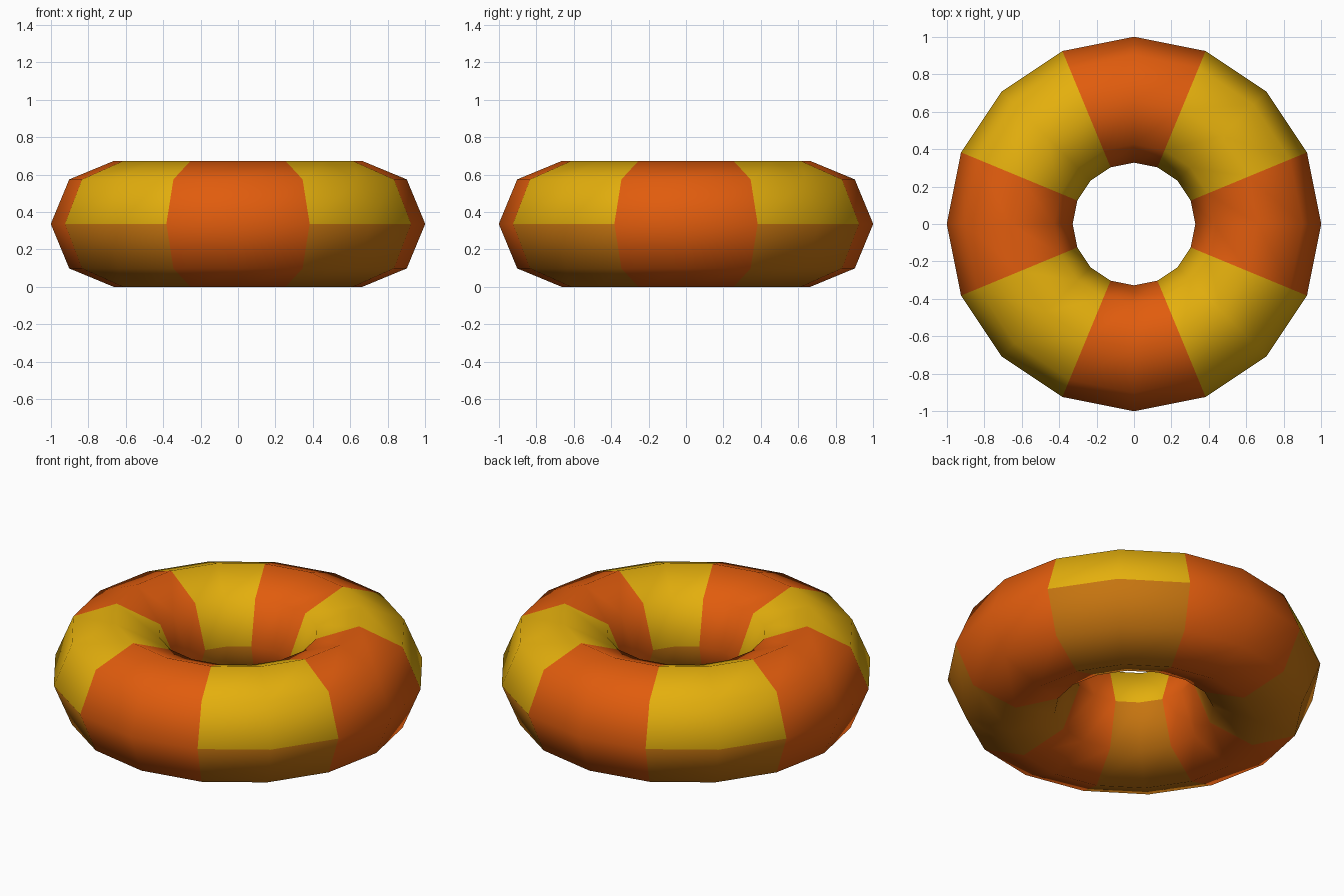
import bpy, math

if "Cube" in bpy.data.objects:
    bpy.data.objects.remove(bpy.data.objects["Cube"])

MAJOR, MINOR = 0.6645, 0.3365
HALF = MINOR

# Ring body: 16 segments around, 8-sided section
bpy.ops.mesh.primitive_torus_add(major_segments=16, minor_segments=8,
                                 major_radius=MAJOR, minor_radius=MINOR)
ring = bpy.context.object
ring.name = "swim_ring"
for v in ring.data.vertices:
    v.co.z += HALF


def material(name, rgb):
    m = bpy.data.materials.new(name)
    m.diffuse_color = (*rgb, 1.0)
    m.use_nodes = True
    m.node_tree.nodes["Principled BSDF"].inputs["Base Color"].default_value = m.diffuse_color
    ring.data.materials.append(m)


material("orange", (0.75, 0.107, 0.004))
material("yellow", (0.775, 0.43, 0.004))
material("amber", (0.56, 0.175, 0.005))

# Alternating 45 degree bands; diagonal bands are yellow above and amber below
for f in ring.data.polygons:
    band = round(math.degrees(math.atan2(f.center.y, f.center.x)) / 45)
    if band % 2:
        f.material_index = 1 if f.center.z > HALF else 2
    else:
        f.material_index = 0
    f.use_smooth = True
